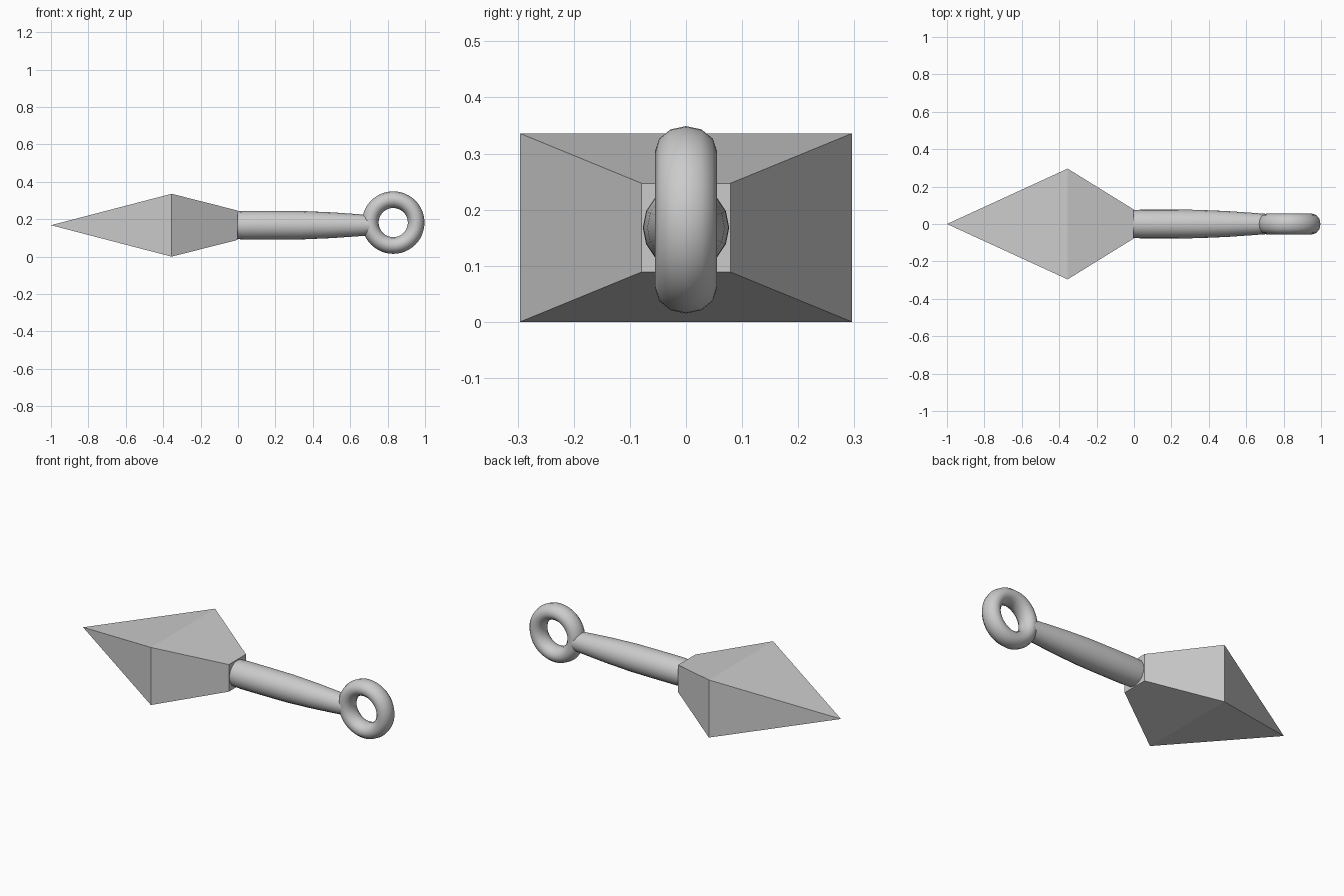
import bpy, bmesh, math
from mathutils import Matrix

if "Cube" in bpy.data.objects:
    bpy.data.objects.remove(bpy.data.objects["Cube"])

ZC = 0.168


def make_object(name, bm, smooth_angle=None):
    bmesh.ops.recalc_face_normals(bm, faces=bm.faces[:])
    mesh = bpy.data.meshes.new(name)
    bm.to_mesh(mesh)
    bm.free()
    obj = bpy.data.objects.new(name, mesh)
    bpy.context.collection.objects.link(obj)
    if smooth_angle:
        bpy.ops.object.select_all(action='DESELECT')
        obj.select_set(True)
        bpy.context.view_layer.objects.active = obj
        bpy.ops.object.shade_smooth_by_angle(angle=math.radians(smooth_angle))
    return obj


def bridge(bm, a, b):
    n = len(a)
    for i in range(n):
        j = (i + 1) % n
        bm.faces.new((a[i], a[j], b[j], b[i]))


# Blade: pyramid tip, wide rectangular shoulder, square neck
bm = bmesh.new()
tip = bm.verts.new((-1, 0, ZC))
corners = [(-1, -1), (1, -1), (1, 1), (-1, 1)]
wide, neck = [[bm.verts.new((x, sy * hy, ZC + sz * hz)) for sy, sz in corners]
              for x, hy, hz in [(-0.355, 0.296, 0.168), (-0.004, 0.079, 0.079)]]
for i in range(4):
    bm.faces.new((tip, wide[i], wide[(i + 1) % 4]))
bridge(bm, wide, neck)
bm.faces.new(neck)
make_object("blade", bm)

# Handle: gently tapering round grip
bm = bmesh.new()
SIDES = 16
profile = [(-0.004, 0.074), (0.04, 0.077), (0.19, 0.077), (0.34, 0.076),
           (0.5, 0.069), (0.63, 0.060), (0.71, 0.054)]
rings = [[bm.verts.new((x, r * math.cos(math.tau * i / SIDES),
                        ZC + r * math.sin(math.tau * i / SIDES)))
          for i in range(SIDES)] for x, r in profile]
for a, b in zip(rings, rings[1:]):
    bridge(bm, a, b)
bm.faces.new(rings[0])
bm.faces.new(rings[-1])
make_object("handle", bm, 40)

# Pommel ring: upright torus, slightly widened across y
bm = bmesh.new()
MAJOR, MINOR, WIDTH = 0.1225, 0.0445, 0.055
loops = []
for i in range(48):
    a = math.tau * i / 48
    loop = []
    for k in range(12):
        t = math.tau * k / 12
        r = MAJOR + MINOR * math.cos(t)
        loop.append(bm.verts.new((0.83 + r * math.cos(a), WIDTH * math.sin(t),
                                  0.182 + r * math.sin(a))))
    loops.append(loop)
for i in range(48):
    bridge(bm, loops[i], loops[(i + 1) % 48])
make_object("pommel_ring", bm, 40)
